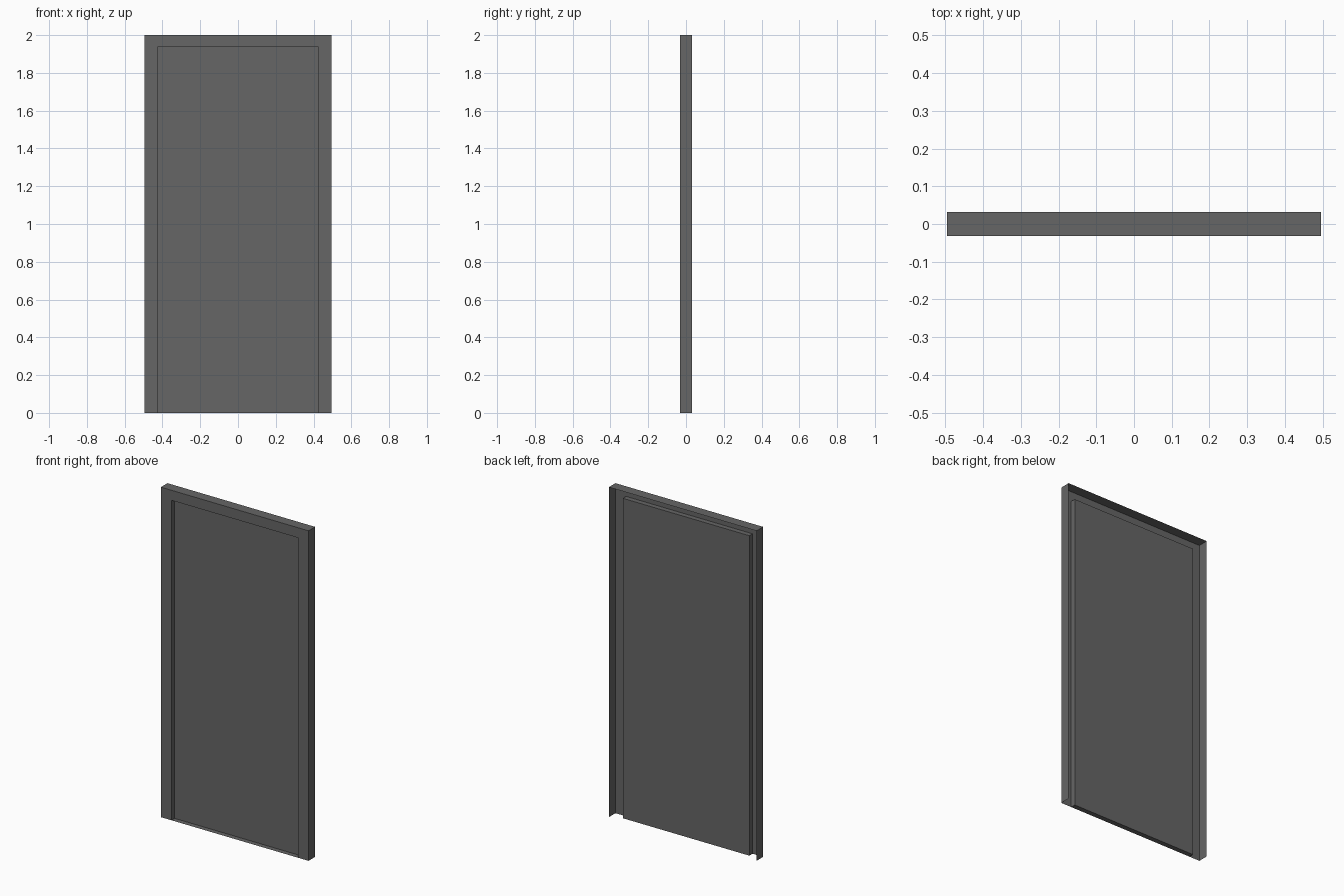
import bpy, bmesh

if "Cube" in bpy.data.objects:
    bpy.data.objects.remove(bpy.data.objects["Cube"])

W, H = 0.495, 2.0          # outer half width, height
w, h = 0.424, 1.939        # opening half width, height
FRONT, BACK, PANEL = -0.0315, 0.0315, -0.001

grey = bpy.data.materials.new("dark grey")
grey.diffuse_color = (0.133, 0.133, 0.133, 1)
grey.use_nodes = True
grey.node_tree.nodes["Principled BSDF"].inputs["Base Color"].default_value = grey.diffuse_color


def arch(hw, top, y):
    """Door outline from bottom left, over the top, to bottom right."""
    return [(-hw, y, 0), (-hw, y, top), (hw, y, top), (hw, y, 0)]


def sheet(name, strips, faces=()):
    """Thin sheet object: bands between pairs of outlines, plus flat faces."""
    bm = bmesh.new()
    for a, b in strips:
        for i in range(len(a) - 1):
            bm.faces.new([bm.verts.new(p) for p in (a[i], a[i + 1], b[i + 1], b[i])])
    for f in faces:
        bm.faces.new([bm.verts.new(p) for p in f])
    bmesh.ops.remove_doubles(bm, verts=bm.verts, dist=1e-5)
    me = bpy.data.meshes.new(name)
    bm.to_mesh(me)
    bm.free()
    me.materials.append(grey)
    ob = bpy.data.objects.new(name, me)
    bpy.context.collection.objects.link(ob)
    return ob


outer_f, outer_b = arch(W, H, FRONT), arch(W, H, BACK)
inner_f, inner_b = arch(w, h, FRONT), arch(w, h, PANEL)

# frame: outer rim and front face, open at the back and bottom
sheet("door_frame", [(outer_b, outer_f), (outer_f, inner_f)])

# recess: jambs, head and threshold around the door leaf
sheet("door_recess", [(inner_f + inner_f[:1], inner_b + inner_b[:1])])

# door leaf set back inside the frame
sheet("door_panel", [], [inner_b[::-1]])
